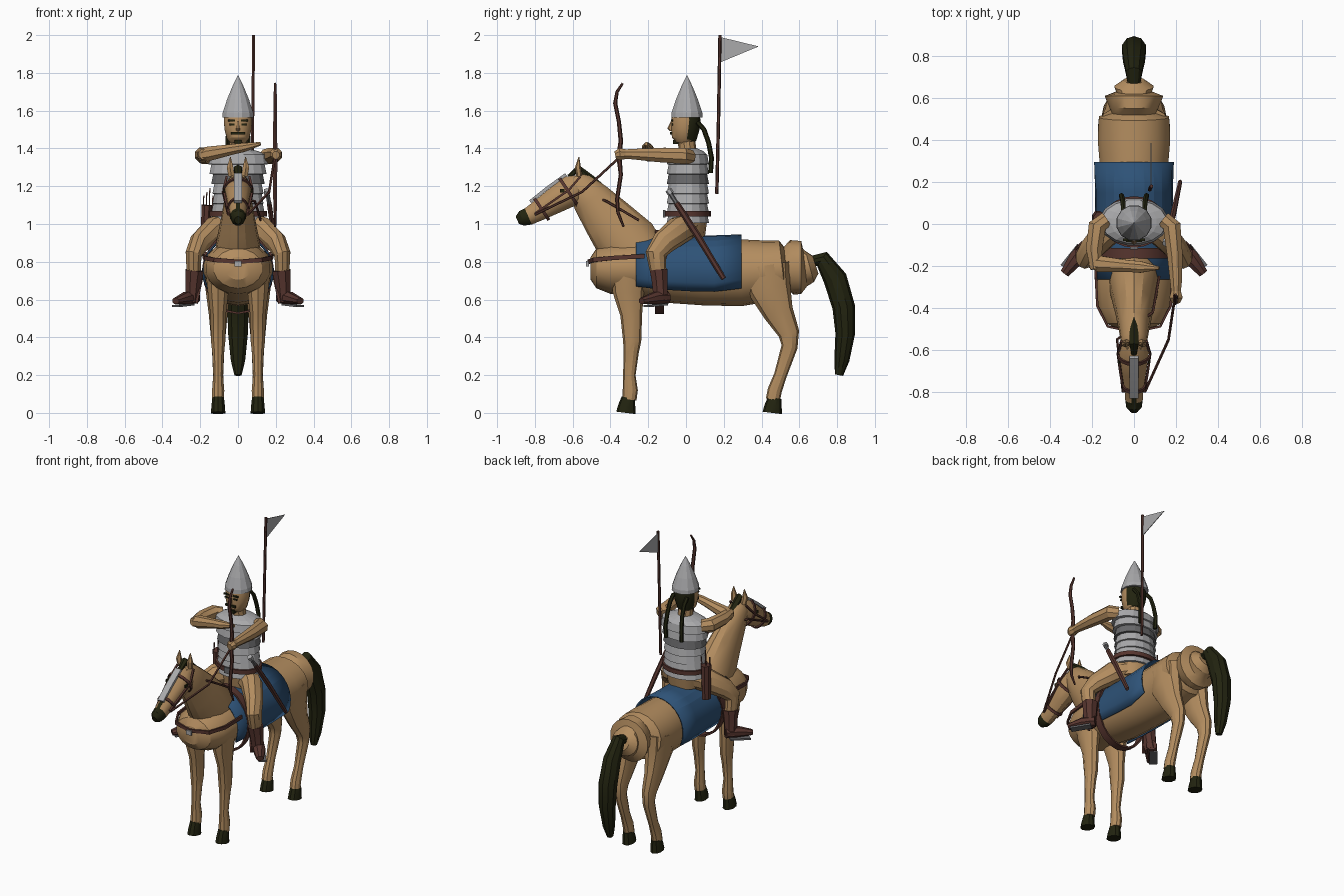
import bpy, bmesh, math
from mathutils import Vector


def mat(name, c):
    m = bpy.data.materials.new(name)
    m.diffuse_color = (*c, 1)
    return m


TAN = mat("tan", (.45, .265, .115))
DARK = mat("dark_hair", (.016, .017, .005))
BROWN = mat("leather_brown", (.095, .036, .028))
BLUE = mat("cloth_blue", (.027, .085, .185))
GREY = mat("armour_grey", (.40, .40, .41))
STEEL = mat("dark_steel", (.14, .14, .145))


def finish(name, bm, mats, rule=None, angle=30):
    bmesh.ops.recalc_face_normals(bm, faces=bm.faces)
    if rule:
        for f in bm.faces:
            f.material_index = rule(f.calc_center_median())
    me = bpy.data.meshes.new(name)
    bm.to_mesh(me)
    bm.free()
    for m in mats:
        me.materials.append(m)
    ob = bpy.data.objects.new(name, me)
    bpy.context.collection.objects.link(ob)
    bpy.ops.object.select_all(action='DESELECT')
    ob.select_set(True)
    bpy.context.view_layer.objects.active = ob
    if angle:
        bpy.ops.object.shade_smooth_by_angle(angle=math.radians(angle))
    return ob


def tube(name, pts, mats, n=10, r=None, ref=(1, 0, 0), closed=False, rule=None, angle=30):
    """Skin elliptical rings (x, y, z, width, depth) along a path."""
    mats = mats if isinstance(mats, list) else [mats]
    bm, rings, k = bmesh.new(), [], len(pts)
    P = [Vector(p[:3]) for p in pts]
    for i, p in enumerate(pts):
        a, b = (p[3], p[4]) if len(p) > 3 else (r if isinstance(r, tuple) else (r, r))
        lo, hi = (i - 1, (i + 1) % k) if closed else (max(i - 1, 0), min(i + 1, k - 1))
        t = (P[hi] - P[lo]).normalized()
        s = Vector(ref)
        s = (s - t * s.dot(t)).normalized()
        u = t.cross(s)
        rings.append([bm.verts.new(P[i] + s * a * math.cos(q) + u * b * math.sin(q))
                      for q in (2 * math.pi * (j + .5) / n for j in range(n))])
    for i in range(k if closed else k - 1):
        A, B = rings[i], rings[(i + 1) % k]
        for j in range(n):
            bm.faces.new((A[j], A[(j + 1) % n], B[(j + 1) % n], B[j]))
    if not closed:
        bm.faces.new(rings[0])
        bm.faces.new(rings[-1])
    return finish(name, bm, mats, rule, angle)


def side(pts, s=0):
    """Expand (y, z, width, depth) points at x = s."""
    return [(s, *p) for p in pts]


def flip(pts, s):
    return [(p[0] * s, *p[1:]) for p in pts]


def loop(c, rx, ry, axis, n=20):
    """Ellipse of points around the y or z axis."""
    q = [2 * math.pi * i / n for i in range(n)]
    if axis == 'y':
        return [(c[0] + rx * math.cos(a), c[1], c[2] + ry * math.sin(a)) for a in q]
    return [(c[0] + rx * math.cos(a), c[1] + ry * math.sin(a), c[2]) for a in q]


def box(name, c, size, m):
    bm = bmesh.new()
    bmesh.ops.create_cube(bm, size=1)
    for v in bm.verts:
        v.co = Vector([v.co[i] * size[i] + c[i] for i in range(3)])
    return finish(name, bm, [m], angle=0)


# Horse body with stepped rump, neck and head
tube("horse_body", side([(-.505, .765, .07, .06), (-.475, .765, .13, .105), (-.40, .765, .172, .135),
     (-.27, .765, .185, .145), (-.1, .755, .172, .172), (.1, .742, .165, .173), (.29, .742, .166, .177),
     (.40, .75, .175, .165), (.51, .765, .17, .148), (.53, .765, .11, .115), (.56, .77, .12, .145),
     (.61, .77, .142, .14), (.63, .77, .085, .10), (.655, .775, .095, .085), (.685, .785, .05, .05)]), TAN, 18)
tube("horse_neck", side([(-.22, .78, .13, .15), (-.31, .90, .115, .165), (-.41, 1.02, .09, .135),
     (-.50, 1.13, .072, .105), (-.57, 1.215, .06, .075), (-.59, 1.25, .035, .04)]), TAN, 14)
tube("horse_head", side([(-.53, 1.225, .04, .045), (-.60, 1.18, .074, .085), (-.70, 1.12, .06, .07),
     (-.79, 1.065, .046, .055), (-.835, 1.04, .043, .048), (-.87, 1.03, .038, .042), (-.893, 1.02, .018, .022)]),
     [TAN, DARK], 12, rule=lambda c: int(c.y < -.835))
tube("blaze", side([(-.635, 1.262), (-.735, 1.190), (-.825, 1.118)]), GREY, 4, r=(.03, .012))
tube("mane", side([(-.62, 1.25, .014, .012), (-.575, 1.29, .025, .025), (-.50, 1.225, .025, .03),
     (-.35, 1.09, .024, .03), (-.22, .98, .02, .03), (-.13, .92, .01, .02)]), DARK, 6)
tube("tail", side([(.66, .80, .03, .03), (.72, .815, .04, .045), (.79, .71, .055, .063), (.835, .56, .06, .06),
     (.843, .42, .055, .052), (.825, .28, .04, .04), (.81, .20, .02, .022)]), DARK, 10)

for s, tag in ((-1, "right"), (1, "left")):
    # Horse legs, hooves, ears and eyes
    tube("front_leg_" + tag, side([(-.30, .76, .07, .10), (-.305, .64, .058, .083), (-.29, .52, .043, .058),
         (-.285, .38, .04, .048), (-.29, .32, .033, .04), (-.30, .20, .027, .033), (-.295, .12, .034, .04),
         (-.30, .07, .033, .038)], s * .105), TAN)
    tube("hind_leg_" + tag, side([(.42, .78, .07, .13), (.44, .66, .07, .115), (.49, .53, .052, .08),
         (.545, .42, .042, .056), (.548, .35, .035, .043), (.50, .20, .028, .034), (.47, .12, .033, .038),
         (.46, .07, .033, .038)], s * .105), TAN)
    for part, y in (("front", -.31), ("hind", .465)):
        tube(part + "_hoof_" + tag, side([(y + .005, .08, .032, .036), (y - .003, .04, .037, .045),
             (y - .008, .0, .04, .052)], s * .105), DARK, 10)
    tube("horse_ear_" + tag, flip([(.035, -.565, 1.255, .018, .016), (.042, -.572, 1.30, .02, .016),
         (.04, -.567, 1.355, .002, .002)], s), TAN, 6)
    box("horse_eye_" + tag, (s * .072, -.655, 1.175), (.008, .025, .018), DARK)
    # Bridle cheek strap and reins
    tube("cheek_strap_" + tag, flip([(.05, -.80, 1.055), (.066, -.70, 1.125), (.077, -.62, 1.18),
         (.06, -.56, 1.25)], s), BROWN, 4, r=.008)
    end = [(.195, -.35, 1.355)] if s > 0 else [(.09, -.42, 1.12), (.12, -.25, 1.02)]
    tube("rein_" + tag, [(s * .052, -.80, 1.05), (s * (.165 if s > 0 else .08), -.55, 1.17)] + end, BROWN, 5, r=.007)
    # Rider leg, boot and stirrup
    tube("rider_leg_" + tag, flip([(.05, .01, .99, .075, .07), (.13, -.04, .965, .068, .075),
         (.205, -.12, .90, .055, .065), (.235, -.16, .84, .045, .055), (.235, -.15, .77, .04, .045),
         (.23, -.14, .72, .035, .04)], s), TAN)
    tube("boot_" + tag, flip([(.23, -.145, .755, .052, .05), (.235, -.14, .70, .046, .045),
         (.24, -.135, .63, .04, .042), (.245, -.13, .59, .04, .042)], s), BROWN, 8)
    tube("boot_foot_" + tag, flip([(.225, -.10, .61, .034, .034), (.275, -.165, .608, .04, .034),
         (.33, -.235, .592, .024, .018)], s), BROWN, 8, ref=(s, .8, 0))
    tube("stirrup_" + tag, flip([(.25, -.11, .575), (.33, -.21, .565)], s), STEEL, 4, r=(.035, .008), ref=(s, .8, 0))
    tube("stirrup_strap_" + tag, flip([(.17, -.10, .85), (.19, -.14, .72), (.22, -.17, .58)], s), BROWN, 4, r=.009)

# Bridle loops, girth and chest strap
for y, z, rx, rz in ((-.765, 1.08, .054, .067), (-.62, 1.168, .078, .088)):
    t = (-.55, .83)
    tube("bridle_band", [(rx * math.cos(a), y + t[0] * rz * math.sin(a), z + t[1] * rz * math.sin(a))
         for a in (math.pi * i / 8 for i in range(16))], BROWN, 4, r=(.012, .006), ref=(0, .83, .55), closed=True)
tube("girth", loop((0, -.14, .745), .182, .217, 'y'), BROWN, 4, r=(.035, .008), ref=(0, 1, 0), closed=True)
tube("chest_strap", [(.183, -.22, .83), (.175, -.39, .82), (.125, -.488, .81), (0, -.515, .80), (-.125, -.488, .81),
     (-.175, -.39, .82), (-.183, -.22, .83)], BROWN, 4, r=(.016, .008), ref=(0, 0, 1))
box("chest_ornament", (0, -.522, .79), (.035, .015, .03), GREY)

# Saddle cloth draped over the barrel
bm, rows, N = bmesh.new(), [], 16
for y, drop, grow in ((-.265, 24, .003), (-.13, 30, 0), (.02, 33, 0), (.15, 34, 0), (.295, 27, .005)):
    rows.append([])
    for j in range(N + 1):
        a = math.radians(-drop + (180 + 2 * drop) * j / N)
        rows[-1].append(bm.verts.new(((.181 + grow) * math.cos(a), y, .748 + (.188 + grow) * math.sin(a))))
for A, B in zip(rows, rows[1:]):
    for j in range(N):
        bm.faces.new((A[j], A[j + 1], B[j + 1], B[j]))
cloth = finish("saddle_cloth", bm, [BLUE], angle=15)
mod = cloth.modifiers.new("thickness", 'SOLIDIFY')
mod.thickness, mod.offset = .008, 0
tube("saddle_pommel", [(-.07, -.24, .935), (0, -.25, .965), (.07, -.24, .935)], STEEL, 6, r=.014, ref=(0, 1, 0))

# Rider torso in overlapping armour rows, with a dark band
tube("hips", [(0, .01, .93, .11, .09), (0, .01, 1.04, .135, .105)], TAN, 14)
rows = []
for i in range(7):
    z, w = 1.005 + i * .052, (.140, .136, .130, .130, .136, .146, .158)[i]
    rows += [(0, .01, z, w + .008, .114), (0, .01, z + .05, w - .002, .104)]
rows += [(0, .01, 1.385, .11, .085), (0, .01, 1.40, .05, .05)]
tube("armour", rows, [GREY, STEEL], 16, angle=0, rule=lambda c: int(1.212 < c.z < 1.262))
tube("belt", loop((0, .01, 1.055), .145, .114, 'z'), BROWN, 4, r=(.02, .012), ref=(0, 0, 1), closed=True)
box("belt_buckle", (0, -.115, 1.055), (.04, .012, .04), STEEL)

# Rider head: skin in front, hair behind
tube("neck", [(0, .01, 1.37, .05, .048), (0, 0, 1.47, .045, .045)], TAN, 10)
tube("rider_head", [(0, -.015, 1.425, .035, .04), (0, -.01, 1.45, .06, .065), (0, -.005, 1.50, .073, .075),
     (0, 0, 1.55, .077, .078), (0, 0, 1.59, .07, .07)], [TAN, DARK], 14, rule=lambda c: int(c.y > .02))
tube("helmet", [(0, .005, 1.565, .086, .086), (0, .005, 1.59, .084, .084), (0, .005, 1.66, .06, .06),
     (0, .005, 1.73, .03, .03), (0, .005, 1.785, .002, .002)], GREY, 12, angle=0)
tube("nose", [(0, -.073, 1.54, .007, .008), (0, -.085, 1.505, .013, .014), (0, -.078, 1.495, .01, .008)], TAN, 6)
box("mustache", (0, -.08, 1.48), (.075, .012, .014), DARK)
box("chin_beard", (0, -.055, 1.435), (.035, .03, .022), DARK)
for s, tag in ((-1, "right"), (1, "left")):
    box("eye_" + tag, (s * .032, -.073, 1.527), (.026, .01, .009), DARK)
    box("eyebrow_" + tag, (s * .034, -.074, 1.548), (.036, .012, .01), DARK)
    tube("braid_" + tag, flip([(.05, .06, 1.54), (.052, .095, 1.50), (.055, .12, 1.43), (.06, .135, 1.35),
         (.058, .13, 1.27)], s), DARK, 6, r=.013)

# Arms: left held out to the bow, right bent across the chest
tube("left_arm", [(.14, .02, 1.355, .04, .04), (.18, -.01, 1.36, .046, .046), (.195, -.15, 1.365, .04, .04),
     (.2, -.28, 1.37, .03, .03), (.2, -.33, 1.37, .024, .026)], TAN, 8)
tube("left_hand", [(.2, -.32, 1.37, .025, .028), (.2, -.35, 1.37, .034, .034), (.2, -.375, 1.365, .02, .022)], TAN, 8)
tube("right_upper_arm", [(-.13, .02, 1.355, .04, .04), (-.175, -.01, 1.36, .046, .046), (-.19, -.12, 1.365, .042, .042),
     (-.18, -.215, 1.37, .03, .03)], TAN, 8)
tube("right_forearm", [(-.21, -.185, 1.36, .025, .025), (-.165, -.19, 1.37, .042, .042), (-.03, -.20, 1.395, .03, .03),
     (.03, -.205, 1.405, .03, .026), (.12, -.21, 1.425, .008, .01)], TAN, 8, ref=(0, 1, 0))

# Bow
tube("bow", side([(-.335, 1.745, .006, .006), (-.365, 1.70, .009, .009), (-.375, 1.64, .011, .011),
     (-.355, 1.54, .012, .011), (-.345, 1.44, .012, .012), (-.355, 1.36, .015, .014), (-.345, 1.26, .012, .011),
     (-.365, 1.13, .012, .011), (-.36, 1.06, .009, .009), (-.33, .985, .006, .006)], .197), BROWN, 6)

# Scabbard with hilt, quiver with arrows
tube("scabbard", [(.165, -.05, 1.11, .014, .016), (.19, .06, .94, .014, .018), (.22, .20, .71, .01, .014)], BROWN, 6)
tube("sword_hilt", [(.165, -.05, 1.11), (.155, -.085, 1.165)], STEEL, 6, r=.012)
tube("sword_pommel", [(.155, -.08, 1.16), (.152, -.093, 1.18)], GREY, 6, r=.018)
tube("quiver", [(-.175, .03, .88, .026, .035), (-.165, .02, 1.10, .03, .04)], BROWN, 8)
for i in range(4):
    x, y = -.185 + .016 * i, .005 + .02 * (i % 2)
    tube("arrow", [(x, y, 1.05), (x + .004, y, 1.15 + .02 * (i % 3))], BROWN, 4, r=.004)

# Lance with pennant
tube("lance_pole", [(.075, .163, 1.16), (.078, .172, 1.55), (.083, .18, 2.0)], BROWN, 6, r=.009)
bm = bmesh.new()
bm.faces.new([bm.verts.new(p) for p in ((.083, .18, 1.99), (.083, .18, 1.855), (.083, .385, 1.94))])
flag = finish("pennant", bm, [GREY], angle=0)
flag.modifiers.new("thickness", 'SOLIDIFY').thickness = .004
